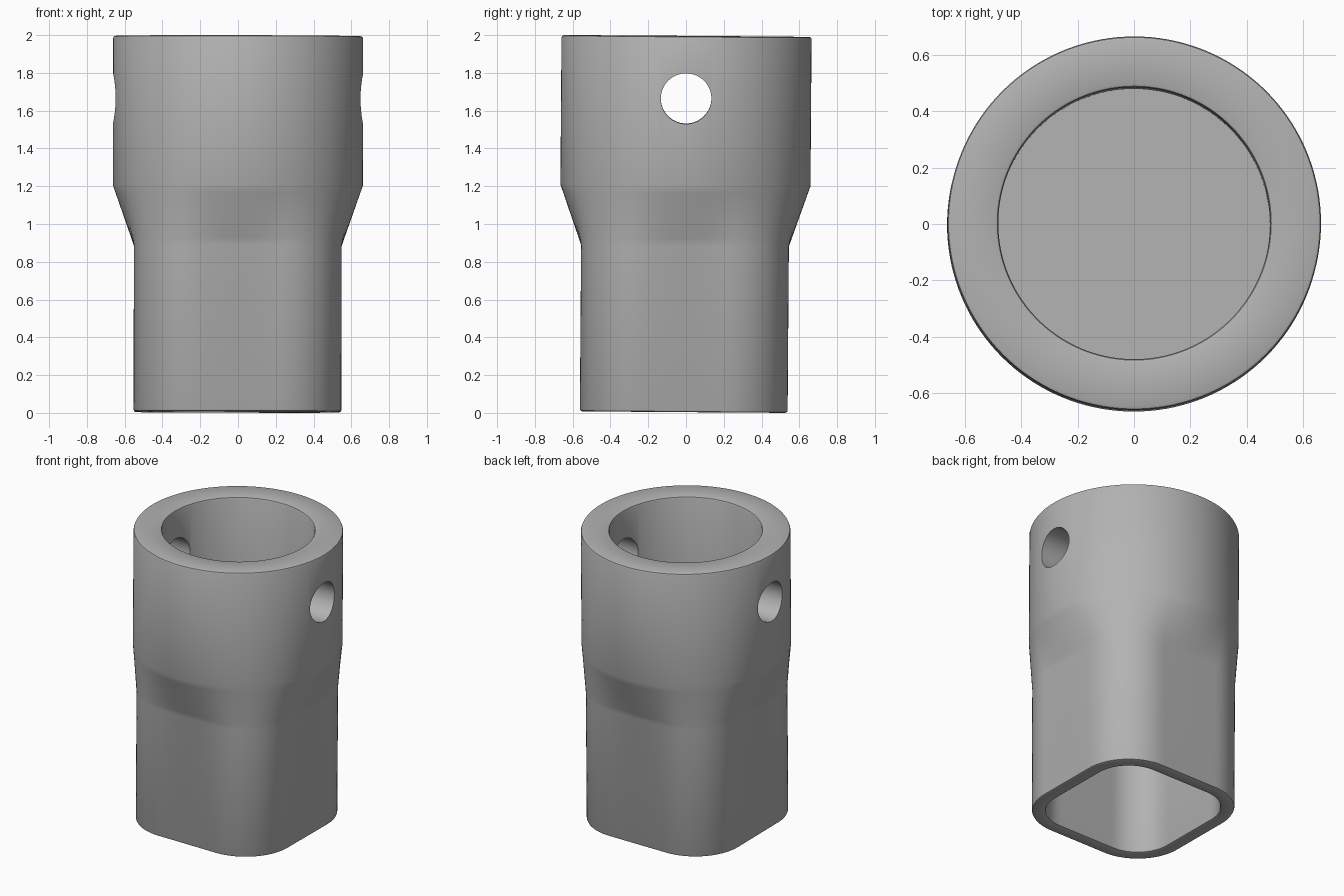
import bpy, bmesh, math
from mathutils import Matrix

cube = bpy.data.objects.get("Cube")
if cube:
    bpy.data.objects.remove(cube, do_unlink=True)

SEG = 144
HEIGHT = 1.99
LIP = 0.012          # edge rounding


def square_radius(angle, half, corner):
    """Polar radius of a square with rounded corners."""
    a = angle % (math.pi / 2)
    a = min(a, math.pi / 2 - a)
    straight = half - corner
    if math.tan(a) * half <= straight:
        return half / math.cos(a)
    along = straight * (math.cos(a) + math.sin(a))
    return along + math.sqrt(along ** 2 - 2 * straight ** 2 + corner ** 2)


def ring(bm, z, half, corner, radius, blend):
    """One section: blend 0 is the rounded square, 1 is the circle."""
    verts = []
    for i in range(SEG):
        a = 2 * math.pi * i / SEG
        r = square_radius(a, half, corner) * (1 - blend) + radius * blend
        verts.append(bm.verts.new((r * math.cos(a), r * math.sin(a), z)))
    return verts


def square(z, grow=0.0, half=0.55, corner=0.33):
    return (z, half + grow, corner + grow, 1, 0)


def circle(z, radius):
    return (z, 0.55, 0.33, radius, 1)


# Steel finish
steel = bpy.data.materials.new("grey_steel")
steel.use_nodes = True
grey = (0.45, 0.45, 0.45, 1)
steel.diffuse_color = grey
steel.node_tree.nodes["Principled BSDF"].inputs["Base Color"].default_value = grey

# Sections from the square pocket, round the outside, down into the bore
SOFT = LIP * 0.3
sections = [square(0.88, -0.09), square(LIP, -0.09), square(SOFT, -0.09 + SOFT),
            square(0, -0.09 + LIP), square(0, -LIP), square(SOFT, -SOFT), square(LIP)]
for step in range(9):
    t = step / 8
    sections.append((0.88 + 0.32 * t, 0.55, 0.33, 0.662, t))
sections += [circle(HEIGHT - LIP, 0.662), circle(HEIGHT - SOFT, 0.662 - SOFT),
             circle(HEIGHT, 0.662 - LIP), circle(HEIGHT, 0.482 + LIP),
             circle(HEIGHT - SOFT, 0.482 + SOFT), circle(HEIGHT - LIP, 0.482),
             circle(1.2, 0.482)]

# Socket body
bm = bmesh.new()
rings = [ring(bm, *s) for s in sections]
for low, high in zip(rings, rings[1:]):
    for i in range(SEG):
        j = (i + 1) % SEG
        bm.faces.new((low[i], low[j], high[j], high[i]))
bm.faces.new(rings[0])
bm.faces.new(rings[-1])
bmesh.ops.recalc_face_normals(bm, faces=bm.faces)
mesh = bpy.data.meshes.new("socket_body")
bm.to_mesh(mesh)
bm.free()
mesh.materials.append(steel)
body = bpy.data.objects.new("socket_body", mesh)
bpy.context.collection.objects.link(body)

# Cross pin hole through both sides
bpy.ops.mesh.primitive_cylinder_add(vertices=64, radius=0.134, depth=2,
                                    location=(0, 0, 1.66),
                                    rotation=(0, math.pi / 2, 0))
cutter = bpy.context.object
cutter.name = "pin_hole_cutter"
cutter.hide_render = True
cutter.data.materials.append(steel)
cut = body.modifiers.new("pin_hole", 'BOOLEAN')
cut.operation = 'DIFFERENCE'
cut.solver = 'EXACT'
cut.object = cutter
bpy.ops.object.select_all(action='DESELECT')
body.select_set(True)
bpy.context.view_layer.objects.active = body
bpy.ops.object.modifier_apply(modifier=cut.name)
bpy.data.objects.remove(cutter, do_unlink=True)

# Slight lean of the whole part
lean = Matrix.Rotation(-0.0075, 4, 'X') @ Matrix.Rotation(0.002, 4, 'Y')
body.data.transform(Matrix.Translation((-0.003, -0.012, 0.005)) @ lean)
bpy.ops.object.shade_smooth_by_angle(angle=math.radians(35))
